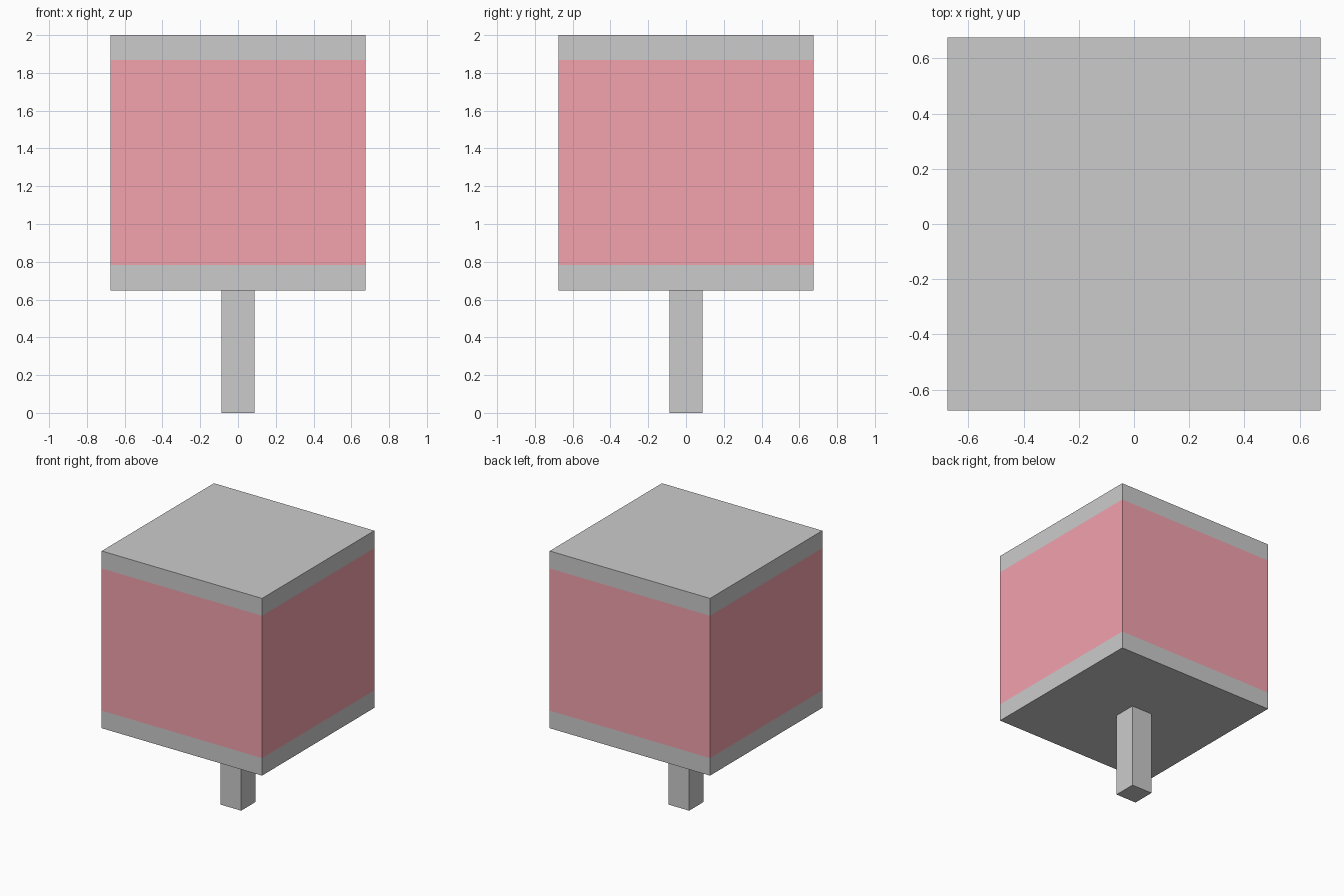
import bpy, bmesh

if "Cube" in bpy.data.objects:
    bpy.data.objects.remove(bpy.data.objects["Cube"])

HALF = 0.676       # half width of the sign box
POST = 0.088       # half width of the post


def stacked_box(name, half, levels, band_mats=None, materials=()):
    """Square column made of flush bands between the given heights."""
    bm = bmesh.new()
    rings = [[bm.verts.new((sx * half, sy * half, z))
              for sx, sy in ((-1, -1), (1, -1), (1, 1), (-1, 1))]
             for z in levels]
    bm.faces.new(rings[0][::-1])
    bm.faces.new(rings[-1])
    for band, (low, high) in enumerate(zip(rings, rings[1:])):
        for i in range(4):
            j = (i + 1) % 4
            face = bm.faces.new((low[i], low[j], high[j], high[i]))
            if band_mats:
                face.material_index = band_mats[band]
    mesh = bpy.data.meshes.new(name)
    for mat in materials:
        mesh.materials.append(mat)
    bm.normal_update()
    bm.to_mesh(mesh)
    bm.free()
    obj = bpy.data.objects.new(name, mesh)
    bpy.context.collection.objects.link(obj)
    return obj


grey = bpy.data.materials.new("grey")
grey.diffuse_color = (0.8, 0.8, 0.8, 1)
grey.use_nodes = True
grey.node_tree.nodes["Principled BSDF"].inputs["Base Color"].default_value = grey.diffuse_color
red = bpy.data.materials.new("red")
red.diffuse_color = (0.9, 0.36, 0.42, 1)
red.use_nodes = True
red.node_tree.nodes["Principled BSDF"].inputs["Base Color"].default_value = red.diffuse_color

# Cube head: grey rim, red panel band, grey rim, all flush
stacked_box("cube_head", HALF, (0.649, 0.783, 1.867, 2.0), (0, 1, 0), (grey, red))

# Square post carrying the head
stacked_box("post", POST, (0.0, 0.649))
